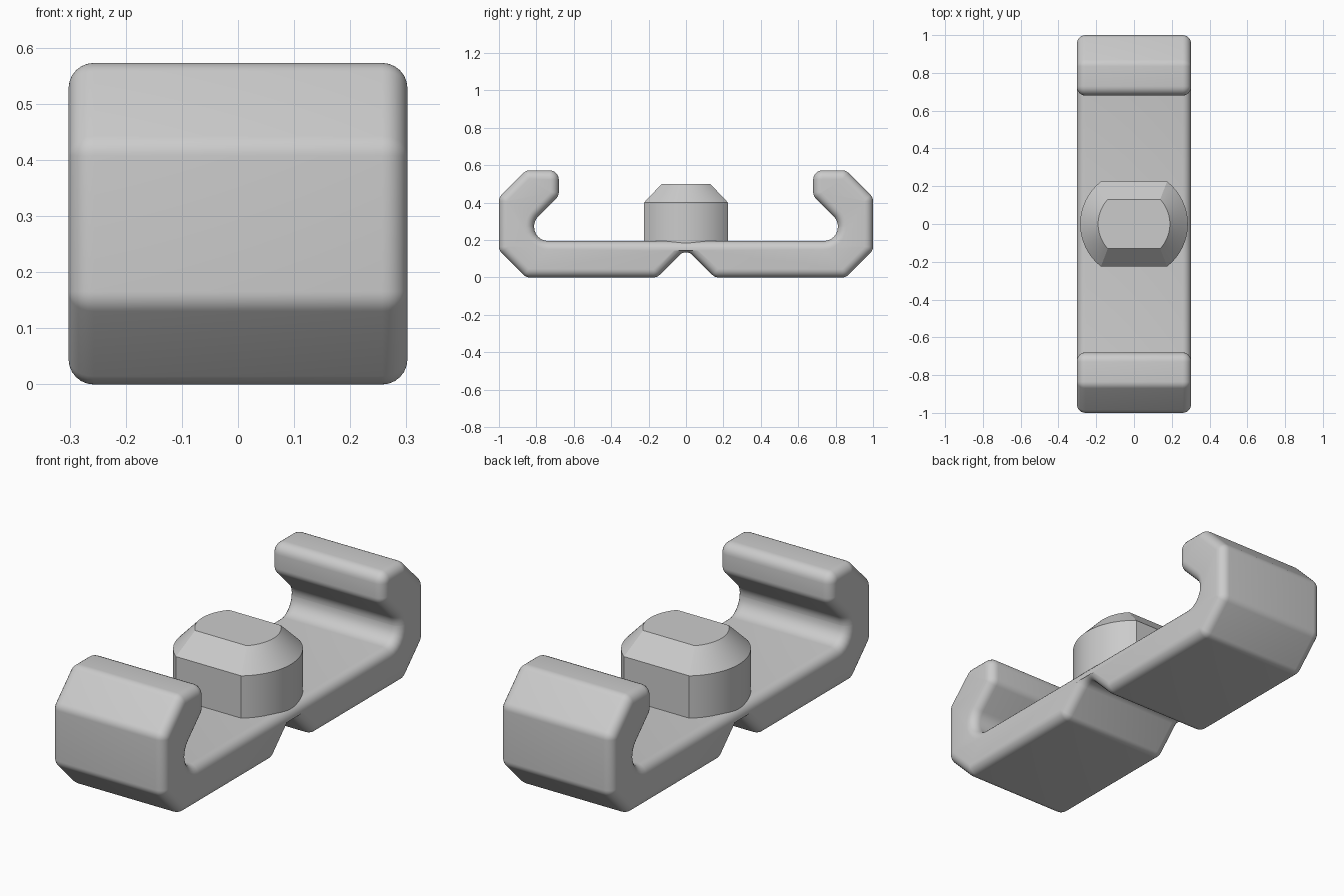
import bpy, bmesh, math
from mathutils import Vector
from mathutils.geometry import tessellate_polygon

cube = bpy.data.objects.get("Cube")
if cube:
    bpy.data.objects.remove(cube, do_unlink=True)

grey = bpy.data.materials.new("plain grey")
grey.use_nodes = True
colour = (0.6, 0.6, 0.6, 1)
grey.diffuse_color = colour
grey.node_tree.nodes["Principled BSDF"].inputs["Base Color"].default_value = colour


def loft(name, rings, angle):
    """Join equal closed rings of points, cap both ends with triangles."""
    bm = bmesh.new()
    loops = [[bm.verts.new(p) for p in ring] for ring in rings]
    for a, b in zip(loops, loops[1:]):
        for i in range(len(a)):
            j = (i + 1) % len(a)
            bm.faces.new((a[i], a[j], b[j], b[i]))
    for loop in (loops[0], loops[-1]):
        for tri in tessellate_polygon([[v.co for v in loop]]):
            bm.faces.new([loop[i] for i in tri])
    bmesh.ops.recalc_face_normals(bm, faces=bm.faces)
    mesh = bpy.data.meshes.new(name)
    bm.to_mesh(mesh)
    bm.free()
    mesh.materials.append(grey)
    ob = bpy.data.objects.new(name, mesh)
    bpy.context.collection.objects.link(ob)
    bpy.ops.object.select_all(action="DESELECT")
    ob.select_set(True)
    bpy.context.view_layer.objects.active = ob
    bpy.ops.object.shade_smooth_by_angle(angle=math.radians(angle))


# Clip profile corners: y, z, fillet radius
RIM, ROUND, HOOK, WEB_TOP = 0.045, 0.05, 0.075, 0.195
half = [(0.155, 0, ROUND), (0.855, 0, ROUND), (1, 0.145, ROUND),
        (1, 0.428, ROUND), (0.855, 0.573, ROUND), (0.68, 0.573, ROUND),
        (0.68, 0.436, ROUND), (0.812, 0.304, HOOK), (0.812, WEB_TOP, HOOK)]
corners = [(0, 0.155, ROUND)] + half + [(-y, z, r) for y, z, r in reversed(half)]


def outline(inset, steps=6):
    """Filleted clip profile, shrunk by inset."""
    points = []
    n = len(corners)
    for i, (y, z, r) in enumerate(corners):
        v = Vector((y, z))
        d1 = (v - Vector(corners[i - 1][:2])).normalized()
        d2 = (Vector(corners[(i + 1) % n][:2]) - v).normalized()
        n1, n2 = Vector((d1.y, -d1.x)), Vector((d2.y, -d2.x))
        signed = r if d1.x * d2.y > d1.y * d2.x else -r
        centre = v - signed * (n1 + n2) / (1 + n1.dot(n2))
        for k in range(steps + 1):
            p = centre + (signed - inset) * n1.slerp(n2, k / steps)
            # keep the thin web above the notch from crossing itself
            if i == 0:
                p.y = min(p.y, WEB_TOP - inset - 0.006)
            points.append(p)
    return points


# Double hooked clip with rounded rims on both sides
HALF_WIDTH, RIM_STEPS = 0.302, 6
rim = []
for k in range(RIM_STEPS + 1):
    t = math.pi / 2 * k / RIM_STEPS
    rim.append((HALF_WIDTH - RIM + RIM * math.sin(t), RIM * (1 - math.cos(t))))
layers = [(-x, d) for x, d in reversed(rim)] + rim
loft("hooked_clip", [[(x, p.x, p.y) for p in outline(d)] for x, d in layers], 40)


# Centre post: round with two flat sides and a chamfered top
def flatted_circle(radius, flat, z, steps=24):
    a = math.asin(flat / radius)
    angles = [-a + 2 * a * k / steps for k in range(steps + 1)]
    angles += [math.pi + t for t in angles]
    return [(radius * math.cos(t), radius * math.sin(t), z) for t in angles]


loft("centre_post", [flatted_circle(0.285, 0.225, 0.165),
                     flatted_circle(0.285, 0.225, 0.4),
                     flatted_circle(0.19, 0.13, 0.5)], 30)
